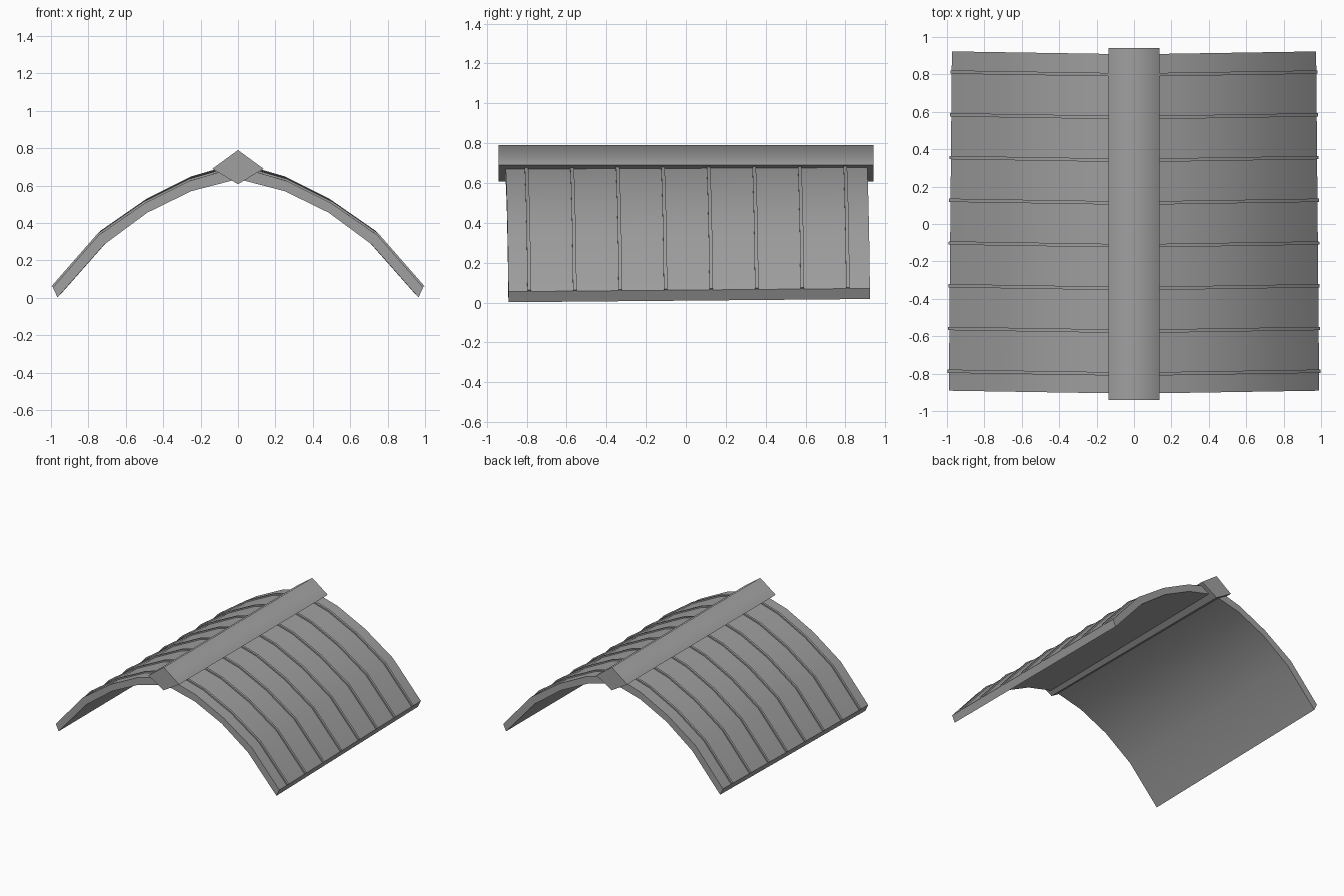
import bpy, bmesh
from mathutils import Vector

cube = bpy.data.objects.get("Cube")
if cube:
    bpy.data.objects.remove(cube)

gray = bpy.data.materials.new("weathered_gray")
gray.use_nodes = True
colour = (0.35, 0.35, 0.35, 1)
gray.diffuse_color = colour
gray.node_tree.nodes["Principled BSDF"].inputs["Base Color"].default_value = colour

# Roof section from ridge to eave: upper and lower faces of the slab
OUTER = [(0, 0.70), (0.26, 0.625), (0.50, 0.505), (0.745, 0.335), (0.99, 0.055)]
INNER = [(0, 0.635), (0.25, 0.57), (0.485, 0.455), (0.715, 0.285), (0.965, 0.002)]


def extrude(name, section, y0, y1, place=lambda x, y, z: (x, y, z)):
    """Closed x-z section swept along y."""
    bm = bmesh.new()
    rings = [[bm.verts.new(place(x, y, z)) for x, z in section] for y in (y0, y1)]
    a, b = rings
    bm.faces.new(a)
    bm.faces.new(b[::-1])
    n = len(section)
    for i in range(n):
        j = (i + 1) % n
        bm.faces.new((a[i], b[i], b[j], a[j]))
    bmesh.ops.recalc_face_normals(bm, faces=bm.faces)
    mesh = bpy.data.meshes.new(name)
    bm.to_mesh(mesh)
    bm.free()
    mesh.materials.append(gray)
    obj = bpy.data.objects.new(name, mesh)
    bpy.context.collection.objects.link(obj)
    return obj


def smooth(obj, angle):
    bpy.ops.object.select_all(action="DESELECT")
    obj.select_set(True)
    bpy.context.view_layer.objects.active = obj
    bpy.ops.object.shade_smooth_by_angle(angle=angle)


def offset(points, h):
    """Push a profile outwards along its normals."""
    out = []
    for i, p in enumerate(points):
        p0, p1 = points[max(i - 1, 0)], points[min(i + 1, len(points) - 1)]
        d = (Vector(p1) - Vector(p0)).normalized()
        out.append((p[0] - d.y * h, p[1] + d.x * h))
    return out


for side, s in (("left", 1), ("right", -1)):
    # Each half is turned very slightly in the plane of its slope
    def place(x, y, z, s=s):
        lift = 0.009 * (y + 0.9)
        return (s * (x - lift), y + 0.016 * x, z + lift)

    slab = extrude(f"roof_slope_{side}", OUTER + INNER[::-1], -0.907, 0.907, place)
    smooth(slab, 0.6)

    # Thin raised battens running from ridge to eave
    batten = offset(OUTER, 0.010) + offset(OUTER, -0.005)[::-1]
    for i in range(8):
        y = -0.803 + i * 0.2285
        strip = extrude(f"batten_{side}_{i + 1}", batten, y - 0.009, y + 0.009, place)
        smooth(strip, 0.6)

# Diamond ridge beam with a softly shaded crest
ridge = extrude("ridge_beam", [(-0.137, 0.69), (0, 0.79), (0.137, 0.69), (0, 0.607)], -0.94, 0.94)
smooth(ridge, 0.6)
for e in ridge.data.edges:
    if all(ridge.data.vertices[v].co.z > 0.75 for v in e.vertices):
        e.use_edge_sharp = e.vertices[0] % 4 != e.vertices[1] % 4
